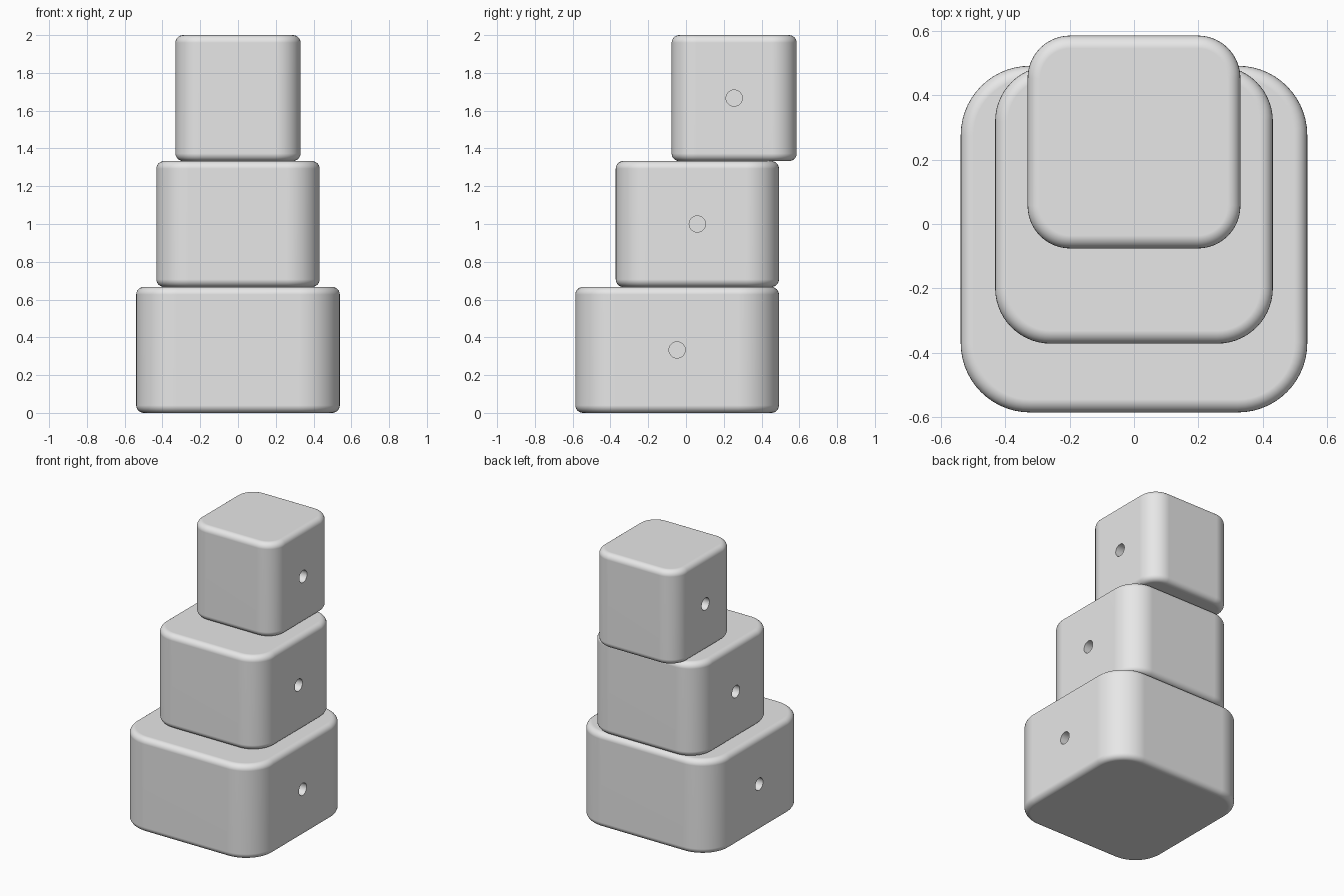
import bpy
import bmesh
from mathutils import Matrix

default = bpy.data.objects.get("Cube")
if default:
    bpy.data.objects.remove(default, do_unlink=True)

grey = bpy.data.materials.new("light_grey")
grey.use_nodes = True
colour = (0.8, 0.8, 0.8, 1)
grey.diffuse_color = colour
grey.node_tree.nodes["Principled BSDF"].inputs["Base Color"].default_value = colour

HEIGHT = 2 / 3
HOLE_RADIUS = 0.043
HOLE_DEPTH = 0.06
EDGE_ROUND = 0.04


def make_object(name, bm):
    mesh = bpy.data.meshes.new(name)
    bm.to_mesh(mesh)
    bm.free()
    mesh.materials.append(grey)
    obj = bpy.data.objects.new(name, mesh)
    bpy.context.collection.objects.link(obj)
    return obj


def apply_modifier(obj, modifier):
    bpy.context.view_layer.objects.active = obj
    bpy.ops.object.modifier_apply(modifier=modifier.name)


def rounded_block(name, size, y, level):
    # Square block with wide upright corners and softly rounded rims
    bm = bmesh.new()
    bmesh.ops.create_cube(bm, size=1, matrix=Matrix.Diagonal((size, size, HEIGHT, 1)))
    upright = [e for e in bm.edges if abs(e.verts[0].co.z - e.verts[1].co.z) > 0.1]
    bmesh.ops.bevel(bm, geom=upright, offset=size * 0.2, segments=14,
                    profile=0.5, affect='EDGES')
    rims = [e for e in bm.edges if abs(e.verts[0].co.z - e.verts[1].co.z) < 0.001]
    bmesh.ops.bevel(bm, geom=rims, offset=EDGE_ROUND, segments=6,
                    profile=0.5, affect='EDGES')
    block = make_object(name, bm)

    # Blind round hole in the middle of each side
    bm = bmesh.new()
    for side in (-1, 1):
        place = Matrix.Translation((side * size / 2, 0, 0)) @ Matrix.Rotation(1.5707963, 4, 'Y')
        bmesh.ops.create_cone(bm, cap_ends=True, segments=32, radius1=HOLE_RADIUS,
                              radius2=HOLE_RADIUS, depth=HOLE_DEPTH * 2, matrix=place)
    cutter = make_object(name + "_hole_cutter", bm)
    cutter.hide_render = True
    cut = block.modifiers.new("side_holes", 'BOOLEAN')
    cut.operation = 'DIFFERENCE'
    cut.solver = 'EXACT'
    cut.object = cutter
    apply_modifier(block, cut)
    bpy.data.objects.remove(cutter, do_unlink=True)

    # Smooth rounding with flat broad faces
    bpy.ops.object.select_all(action='DESELECT')
    block.select_set(True)
    bpy.context.view_layer.objects.active = block
    bpy.ops.object.shade_smooth_by_angle(angle=0.6)
    weighted = block.modifiers.new("flat_faces", 'WEIGHTED_NORMAL')
    weighted.keep_sharp = True
    block.location = (0, y, HEIGHT * (level + 0.5))
    return block


# Stack of three blocks, each smaller and set further back
rounded_block("bottom_block", 1.078, -0.047, 0)
rounded_block("middle_block", 0.864, 0.06, 1)
rounded_block("top_block", 0.662, 0.255, 2)
